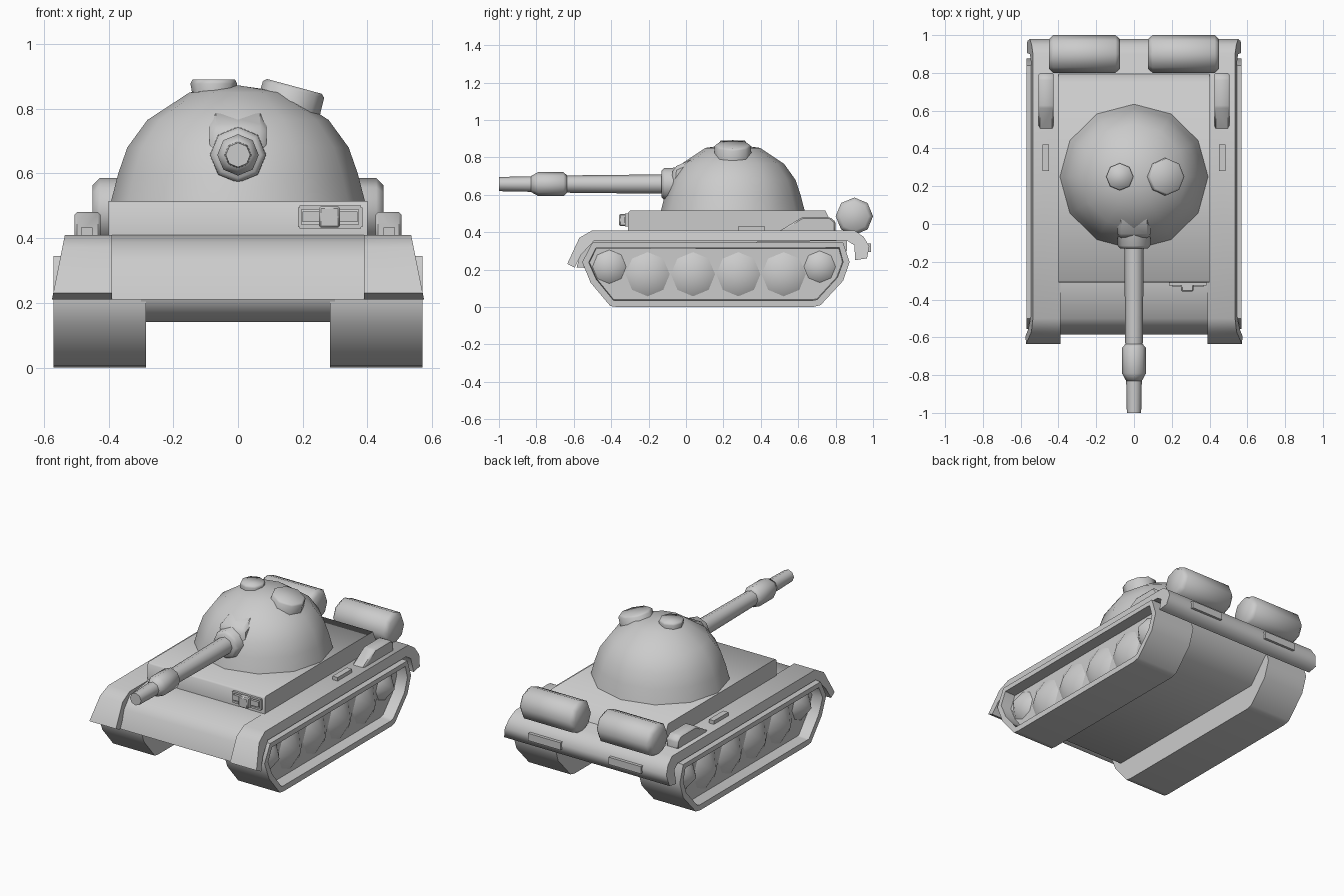
import bpy, bmesh, math
from mathutils import Matrix, Vector

if "Cube" in bpy.data.objects:
    bpy.data.objects.remove(bpy.data.objects["Cube"])

GREY = (0.6, 0.6, 0.6, 1)
mat = bpy.data.materials.new("plain grey")
mat.use_nodes = True
mat.diffuse_color = GREY
mat.node_tree.nodes["Principled BSDF"].inputs["Base Color"].default_value = GREY


def finish(name, bm, angle=75, bevel=0):
    bmesh.ops.recalc_face_normals(bm, faces=bm.faces)
    mesh = bpy.data.meshes.new(name)
    bm.to_mesh(mesh)
    bm.free()
    mesh.materials.append(mat)
    ob = bpy.data.objects.new(name, mesh)
    bpy.context.collection.objects.link(ob)
    if bevel:
        mod = ob.modifiers.new("soft edges", "BEVEL")
        mod.width = bevel
        mod.segments = 1
    bpy.ops.object.select_all(action="DESELECT")
    ob.select_set(True)
    bpy.context.view_layer.objects.active = ob
    bpy.ops.object.shade_smooth_by_angle(angle=math.radians(angle))
    return ob


def prism(profile, x0, x1, flare=0):
    """Side profile of (y, z) points pulled from x0 to x1."""
    bm = bmesh.new()
    top = max(z for y, z in profile)
    a = [bm.verts.new((x0, y, z)) for y, z in profile]
    b = [bm.verts.new((x1 + (top - z) * flare, y, z)) for y, z in profile]
    bm.faces.new(a)
    outer = bm.faces.new(b)
    for i in range(len(a)):
        j = (i + 1) % len(a)
        bm.faces.new((a[i], a[j], b[j], b[i]))
    bmesh.ops.recalc_face_normals(bm, faces=bm.faces)
    return bm, outer


def lathe(rings, sides, matrix):
    """Rings of (radius, height) around z, closed at both ends."""
    bm = bmesh.new()
    loops = []
    for r, h in rings:
        n = sides if r > 0 else 1
        loops.append([bm.verts.new((r * math.cos(math.tau * i / sides),
                                    r * math.sin(math.tau * i / sides), h))
                      for i in range(n)])
    for lo, hi in zip(loops, loops[1:]):
        for i in range(sides):
            j = (i + 1) % sides
            if len(hi) == 1:
                bm.faces.new((lo[i], lo[j], hi[0]))
            else:
                bm.faces.new((lo[i], lo[j], hi[j], hi[i]))
    for loop in (loops[0], loops[-1]):
        if len(loop) > 1:
            bm.faces.new(loop)
    bm.transform(matrix)
    return bm


def box(x0, x1, y0, y1, z0, z1):
    return prism([(y0, z0), (y1, z0), (y1, z1), (y0, z1)], x0, x1)[0]


def mirrored(name, bm, **kw):
    other = bm.copy()
    other.transform(Matrix.Scale(-1, 4, Vector((1, 0, 0))))
    finish("left_" + name, bm, **kw)
    finish("right_" + name, other, **kw)


def aim(x, y, z, axis):
    return Matrix.Translation((x, y, z)) @ Vector(axis).to_track_quat("Z", "Y").to_matrix().to_4x4()


# Rear lip shared by the deck and the fenders
rear_lip = [(.86, .355), (.9, .33), (.905, .25), (.968, .26), (.98, .325), (.95, .375), (.9, .41)]

# Hull: belly, sloped nose, raised deck
finish("lower_hull", prism([(-.46, .14), (.72, .14), (.86, .3), (.86, .38), (-.5, .38),
                            (-.56, .22)], -.3, .3)[0])
finish("nose_and_deck", prism([(-.585, .21), (-.55, .21), (-.46, .33)] + rear_lip +
                              [(-.3, .41), (-.5, .385), (-.555, .32)], -.4, .4)[0])
finish("upper_hull", prism([(-.31, .4), (.8, .4), (.745, .515), (-.3, .515), (-.31, .505)],
                           -.4, .4)[0])

# Fenders with drooping ends
fender = [(-.595, .21), (-.56, .28), (-.49, .355)] + rear_lip + [(-.5, .41), (-.57, .37), (-.635, .23)]
mirrored("fender", prism(fender, .39, .535, flare=.2)[0])

# Tracks with a recessed outer side
track = [(-.405, .005), (-.37, 0), (.68, 0), (.72, .01), (.84, .14), (.875, .24), (.84, .345),
         (-.5, .345), (-.555, .24), (-.51, .13)]
bm, outer = prism(track, .285, .57)
bmesh.ops.inset_region(bm, faces=[outer], thickness=.035)
bmesh.ops.inset_region(bm, faces=[outer], thickness=.004, depth=-.07)
mirrored("track", bm, angle=60)

# Cone-shaped road wheels
wheels = [(-.41, .215, .09)] + [(-.205 + .2425 * i, .175, .118) for i in range(4)] + [(.715, .215, .085)]
for i, (y, z, r) in enumerate(wheels):
    m = aim(.485, y, z, (1, 0, 0))
    mirrored("wheel_%d" % (i + 1), lathe([(r, 0), (r, .015), (0, .085)], 8, m), angle=35)

# Fender stowage
mirrored("rear_stowage", prism([(.49, .4), (.8, .4), (.8, .455), (.77, .48), (.62, .48)],
                               .425, .505)[0], bevel=.008)
mirrored("small_stowage", box(.45, .485, .28, .42, .4, .432))

# Rear drums and rear plates
drum = [(.078, -.1875), (.1, -.165), (.1, .165), (.078, .1875)]
mirrored("drum", lathe(drum, 8, aim(.2625, .9, .485, (1, 0, 0))))
mirrored("rear_plate", box(.165, .385, .93, .99, .295, .34), angle=30)

# Headlight and its guard frame
for i, z in enumerate((.43, .488)):
    finish("lamp_guard_rail_%d" % i, box(.19, .38, -.325, -.3, z, z + .012))
for i, x in enumerate((.185, .373)):
    finish("lamp_guard_post_%d" % i, box(x, x + .012, -.325, -.3, .435, .495))
finish("lamp_crossbar", box(.2, .37, -.33, -.3, .45, .482))
finish("lamp", box(.25, .315, -.357, -.29, .432, .498), bevel=.006)

# Domed turret
dome = [(.36, .5), (.392, .515), (.37, .6), (.342, .68), (.28, .765), (.15, .85), (0, .872)]
m = Matrix.Translation((0, .25, 0)) @ Matrix.Diagonal((1, .98, 1, 1))
finish("turret", lathe(dome, 12, m))
finish("gun_cheek", prism([(-.085, .59), (.12, .56), (.12, .815), (.02, .785), (-.07, .745)],
                          -.088, .088)[0], bevel=.02)


# Gun: mantlet collar, barrel, sleeve, muzzle
def gun(rings):
    return lathe([(r, -y) for r, y in rings], 8, aim(0, 0, .657, (0, -1, 0)))


finish("mantlet", gun([(.09, .03), (.086, -.115), (.072, -.13)]))
finish("barrel", gun([(.052, -.1), (.046, -.66)]))
finish("barrel_sleeve", gun([(.045, -.635), (.064, -.655), (.064, -.79), (.042, -.83)]))
finish("muzzle", gun([(.042, -.8), (.038, -1)]))

# Roof hatches
finish("small_hatch", lathe([(.062, -.04), (.072, .015), (.066, .028)], 8,
                            aim(-.075, .25, .862, (0, 0, 1))))
finish("cupola", lathe([(.1, -.05), (.098, .025), (.088, .035)], 8,
                       aim(.165, .25, .835, (.27, 0, 1))))
